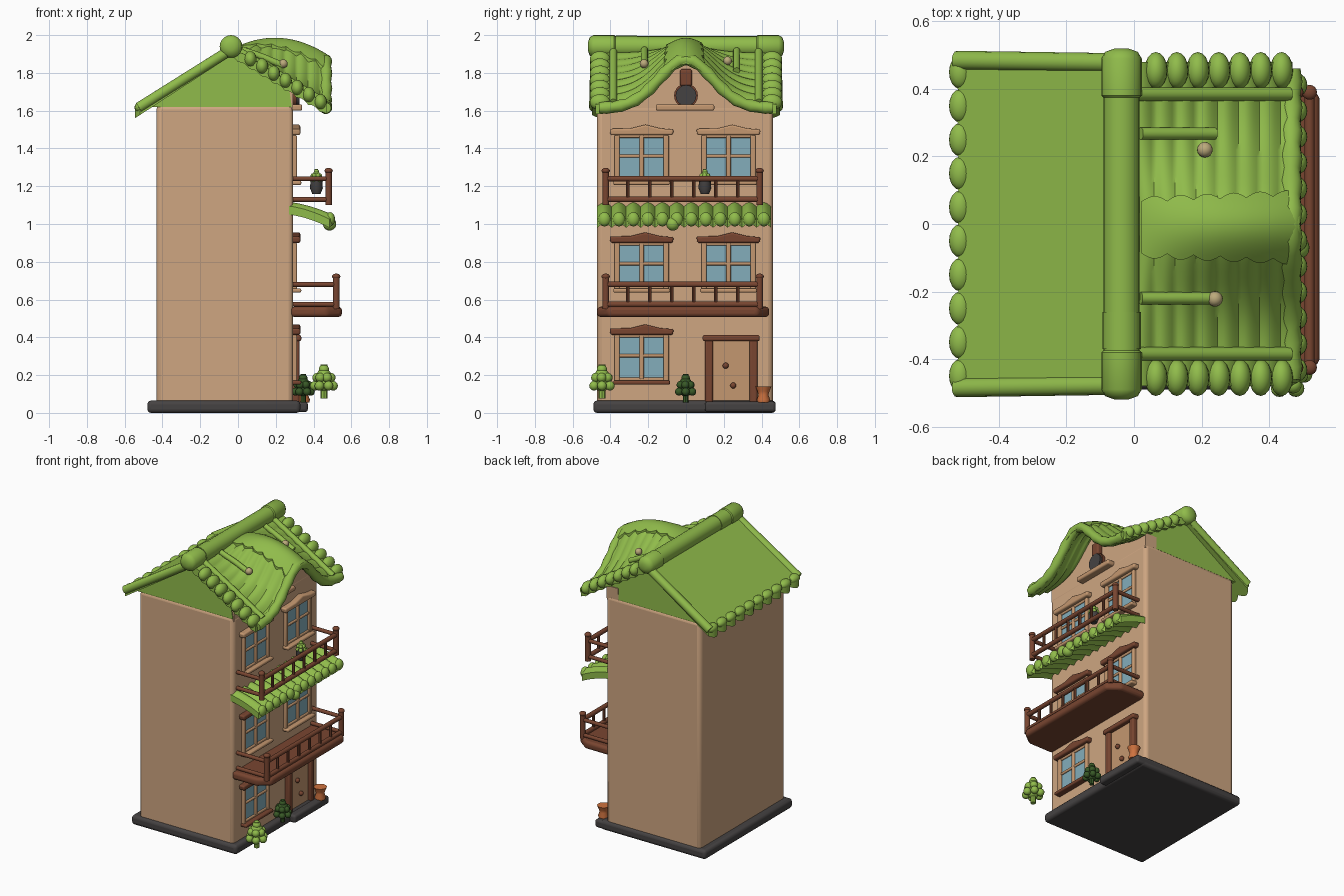
import bpy, bmesh, math
from mathutils import Vector

if "Cube" in bpy.data.objects:
    bpy.data.objects.remove(bpy.data.objects["Cube"])
made = []


def material(name, r, g, b):
    m = bpy.data.materials.new(name)
    m.use_nodes = True
    m.diffuse_color = (r, g, b, 1)
    node = next(n for n in m.node_tree.nodes if n.type == "BSDF_PRINCIPLED")
    node.inputs["Base Color"].default_value = (r, g, b, 1)
    node.inputs["Roughness"].default_value = 0.8
    return m


GREEN = material("roof green", 0.28, 0.5, 0.07)
WALL = material("plaster tan", 0.62, 0.38, 0.22)
BROWN = material("brown wood", 0.19, 0.06, 0.03)
PALE = material("pale wood", 0.55, 0.31, 0.16)
STONE = material("dark stone", 0.06, 0.055, 0.055)
GLASS = material("window blue", 0.23, 0.42, 0.5)
BUSH = material("dark leaf", 0.04, 0.1, 0.02)
ORANGE = material("orange clay", 0.62, 0.17, 0.05)
KNOB = material("straw", 0.5, 0.4, 0.2)


def finish(name, bm, mat, bevel=0):
    bmesh.ops.recalc_face_normals(bm, faces=bm.faces)
    mesh = bpy.data.meshes.new(name)
    bm.to_mesh(mesh)
    bm.free()
    mesh.materials.append(mat)
    ob = bpy.data.objects.new(name, mesh)
    bpy.context.collection.objects.link(ob)
    if bevel:
        mod = ob.modifiers.new("soft edges", "BEVEL")
        mod.width, mod.segments = bevel, 3
    made.append(ob)
    return ob


def box(name, x, y, z, mat, bevel=0.006):
    """Box from three (low, high) ranges."""
    bm = bmesh.new()
    bmesh.ops.create_cube(bm, size=1)
    for v in bm.verts:
        v.co = [(r[0] + r[1]) / 2 + c * (r[1] - r[0]) for c, r in zip(v.co, (x, y, z))]
    return finish(name, bm, mat, bevel)


def prism(name, pts, axis, lo, hi, mat, bevel=0):
    """Outline extruded along an axis; outline uses the other two axes in order."""
    bm = bmesh.new()
    def ring(a):
        rows = [list(p) for p in pts]
        for row in rows:
            row.insert(axis, a)
        return [bm.verts.new(row) for row in rows]
    face = bm.faces.new(ring(lo))
    out = bmesh.ops.extrude_face_region(bm, geom=[face])["geom"]
    for v in out:
        if isinstance(v, bmesh.types.BMVert):
            v.co[axis] = hi
    return finish(name, bm, mat, bevel)


def ball(name, p, r, mat, scale=(1, 1, 1)):
    bm = bmesh.new()
    bmesh.ops.create_uvsphere(bm, u_segments=16, v_segments=10, radius=r)
    for v in bm.verts:
        v.co = Vector(p) + Vector([a * b for a, b in zip(v.co, scale)])
    return finish(name, bm, mat)


def tube(name, path, radii, mat, sides=14):
    """Round bar along a path; one radius, or one per point."""
    pts = [Vector(p) for p in path]
    if not isinstance(radii, (list, tuple)):
        radii = [radii] * len(pts)
    bm, rings = bmesh.new(), []
    for i, p in enumerate(pts):
        d = (pts[min(i + 1, len(pts) - 1)] - pts[max(i - 1, 0)]).normalized()
        side = d.cross(Vector((0, 0, 1)) if abs(d.z) < 0.9 else Vector((1, 0, 0))).normalized()
        up = side.cross(d)
        turns = [math.tau * k / sides for k in range(sides)]
        rings.append([bm.verts.new(p + radii[i] * (side * math.cos(t) + up * math.sin(t))) for t in turns])
    for a, b in zip(rings, rings[1:]):
        for k in range(sides):
            bm.faces.new((a[k], a[k - 1], b[k - 1], b[k]))
    bm.faces.new(rings[0])
    bm.faces.new(rings[-1])
    return finish(name, bm, mat)


def sheet(name, f, nu, nv, thick, mat):
    """Thick surface from f(u, v), u and v in 0..1."""
    bm = bmesh.new()
    g = [[bm.verts.new(f(i / nu, j / nv)) for j in range(nv + 1)] for i in range(nu + 1)]
    top = [bm.faces.new((g[i][j], g[i + 1][j], g[i + 1][j + 1], g[i][j + 1])) for i in range(nu) for j in range(nv)]
    out = bmesh.ops.extrude_face_region(bm, geom=top)["geom"]
    for v in out:
        if isinstance(v, bmesh.types.BMVert):
            v.co.z -= thick
    # close the sheet and drop the interior copies
    bmesh.ops.remove_doubles(bm, verts=bm.verts, dist=1e-6)
    return finish(name, bm, mat)


# Roof shape: straight slope swelling into a central dormer
def slope(x):
    return 1.925 - 0.61 * (x + 0.03)


def roof_z(x, y):
    crest = 1.92 + 0.45 * x - 1.15 * x * x
    return slope(x) + max(crest - slope(x), 0) * math.exp(-(y / 0.2) ** 2)


# Walls and base
box("walls", (-0.432, 0.292), (-0.47, 0.46), (0.04, 1.63), WALL, 0.025)
box("base_slab", (-0.48, 0.33), (-0.49, 0.475), (0, 0.065), STONE, 0.02)
box("door_step", (0.25, 0.37), (0.1, 0.475), (0.005, 0.06), STONE, 0.015)
prism("gable_infill", [(-0.49, 1.62), (-0.03, 1.91), (0.27, 1.72), (0.285, 1.62)], 1, -0.465, 0.455, GREEN)
steps = [-0.46 + 0.92 * i / 24 for i in range(25)]
prism("facade_gable", [(-0.46, 1.6)] + [(y, roof_z(0.29, y) - 0.03) for y in steps] + [(0.455, 1.6)], 0, 0.2, 0.29, WALL)

# Front roof with horizontal tile courses
def front_roof(u, v):
    x, y = -0.03 + 0.5 * u, -0.48 + 0.96 * v
    return x, y, roof_z(x, y) + 0.012 * abs(math.sin(math.pi * x / 0.062))


sheet("front_roof", front_roof, 56, 48, 0.05, GREEN)
tube("front_eave_roll", [(0.465, y, roof_z(0.465, y) - 0.01) for y in steps],
     [0.028 + 0.006 * (i % 2) for i in range(25)], GREEN)
for s in (-1, 1):
    for i in range(7):
        x = 0.065 + 0.062 * i
        ball("verge_tile", (x, s * 0.455, slope(x) + 0.005), 0.034, GREEN, (1, 1.6, 1.25))
    tube("roof_batten", [(x, s * 0.385, roof_z(x, 0.385) + 0.012) for x in (0.0, 0.23, 0.46)], 0.02, GREEN)
    y = 0.268 if s > 0 else -0.22
    tube("roof_rod", [(x, y, roof_z(x, y) + 0.018) for x in (0.02, 0.13, 0.24)], 0.018, GREEN)
    x, y = (0.21, 0.22) if s > 0 else (0.24, -0.222)
    ball("roof_knob", (x, y, roof_z(x, y) + 0.03), 0.023, KNOB)

# Scalloped cap over the dormer crest
def cap(u, v):
    x = 0.02 + 0.47 * u
    y = (2 * v - 1) * (0.075 + 0.02 * u + 0.016 * abs(math.sin(6 * math.pi * u))) - 0.01
    return x, y, roof_z(x, y) + 0.022


sheet("dormer_cap", cap, 48, 12, 0.04, GREEN)

# Back roof with scalloped eave
def back_roof(u, v):
    half = 0.485 + 0.012 * u
    x = -0.03 - u * (0.49 + 0.025 * abs(math.sin(10 * math.pi * v)))
    return x, half * (2 * v - 1), 1.945 - 0.65 * (-0.03 - x)


sheet("back_roof", back_roof, 6, 80, 0.05, GREEN)
for i in range(10):
    ball("eave_tile", (-0.515, -0.45 + 0.1 * i, 1.617), 0.033, GREEN, (1, 1.5, 0.9))
for s in (-1, 1):
    tube("back_verge", [(-0.05, s * 0.478, 1.915), (-0.525, s * 0.485, 1.617)], 0.028, GREEN)

# Ridge roll with thicker end caps
tube("ridge_roll", [(-0.037, -0.4, 1.94), (-0.037, 0.42, 1.94)], 0.054, GREEN, 20)
tube("ridge_collar", [(-0.037, -0.37, 1.94), (-0.037, -0.26, 1.94)], 0.057, GREEN, 20)
for s in (-1, 1):
    tube("ridge_end", [(-0.037, s * y, 1.94) for y in (0.37, 0.38, 0.49, 0.51, 0.52)],
         [0.05, 0.06, 0.06, 0.048, 0.02], GREEN, 20)

# Tiled awning between the upper floors
def awning(u, v):
    wave = abs(math.sin(12 * math.pi * v))
    return 0.27 + u * (0.215 + 0.02 * wave), -0.47 + 0.92 * v, 1.095 - 0.03 * u - 0.04 * u * u + 0.022 * wave


sheet("awning", awning, 8, 96, 0.045, GREEN)
for i in range(12):
    ball("awning_lip", (0.487, -0.432 + 0.0767 * i, 1.025), 0.033, GREEN, (0.8, 1, 1.15))
ball("awning_drip", (0.485, -0.07, 1.0), 0.035, GREEN)


# Windows with frame, cross bars, wavy lintel and sill
def window(y, z, lintel, sill):
    w, h = 0.13, 0.235
    box("window_glass", (0.28, 0.297), (y - w, y + w), (z, z + h), GLASS, 0)
    for s in (-1, 1):
        box("window_jamb", (0.28, 0.312), (y + s * w - 0.014, y + s * w + 0.014), (z - 0.01, z + h), PALE)
    box("window_mullion", (0.28, 0.308), (y - 0.012, y + 0.012), (z, z + h), PALE)
    for dz in (0, 0.125, 0.23):
        box("window_bar", (0.28, 0.306), (y - w, y + w), (z + dz - 0.009, z + dz + 0.009), PALE)
    outline = [(-0.165, 0), (0.165, 0), (0.17, 0.03), (0.1, 0.036), (0.02, 0.056), (-0.06, 0.036), (-0.17, 0.034)]
    prism("window_lintel", [(y + a, z + h + b) for a, b in outline], 0, 0.28, 0.33, lintel, 0.01)
    box("window_sill", (0.28, 0.335), (y - 0.15, y + 0.15), (z - 0.028, z - 0.006), sill, 0.008)


window(-0.235, 0.178, BROWN, BROWN)
for y in (-0.235, 0.225):
    window(y, 0.665, BROWN, PALE)
    window(y, 1.235, PALE, PALE)

# Attic disc, post and shelf
tube("attic_disc", [(0.28, 0, 1.68), (0.325, 0, 1.68)], 0.055, STONE, 20)
tube("attic_disc_rim", [(0.28, 0, 1.68), (0.31, 0, 1.68)], 0.063, BROWN, 20)
box("attic_post", (0.28, 0.325), (-0.032, 0.032), (1.73, 1.82), BROWN, 0.012)
box("attic_shelf", (0.28, 0.34), (-0.16, 0.15), (1.6, 1.633), PALE, 0.01)

# Door
box("door_panel", (0.28, 0.304), (0.13, 0.35), (0.06, 0.385), PALE)
for y in (0.122, 0.357):
    box("door_jamb", (0.28, 0.325), (y - 0.021, y + 0.021), (0.055, 0.39), BROWN, 0.01)
box("door_lintel", (0.28, 0.335), (0.088, 0.39), (0.38, 0.412), BROWN, 0.01)
for y, z in ((0.21, 0.25), (0.25, 0.145)):
    ball("door_knob", (0.31, y, z), 0.016, BROWN)


# Balconies: corner posts, wrapping rails and balusters
def railing(x, foot, low, high):
    ends = (-0.425, 0.39)
    for z in (low, high):
        tube("balcony_rail", [(x, ends[0], z), (x, ends[1], z)], 0.015, BROWN)
        for y in ends:
            tube("side_rail", [(0.28, y, z), (x, y, z)], 0.013, BROWN)
    for y in ends:
        tube("balcony_post", [(x, y, foot), (x, y, high + 0.035)], 0.018, BROWN)
        ball("post_cap", (x, y, high + 0.042), 0.022, BROWN, (1, 1, 0.7))
    for i in range(1, 7):
        y = ends[0] + (ends[1] - ends[0]) * i / 7
        tube("baluster", [(x, y, low), (x, y, high)], 0.01, BROWN, 8)


floor = [(0.28, -0.47), (0.47, -0.47), (0.55, -0.41), (0.55, 0.38), (0.47, 0.44), (0.28, 0.44)]
prism("balcony_floor", floor, 2, 0.508, 0.562, BROWN, 0.018)
railing(0.52, 0.55, 0.575, 0.68)
railing(0.48, 1.1, 1.13, 1.24)


# Plants and pots
def plant(name, x, y, z, size, mat):
    tube(name + "_trunk", [(x, y, z), (x, y, z + size)], size * 0.1, mat, 8)
    for level, (h, spread) in enumerate(((0.38, 0.27), (0.62, 0.2))):
        for k in range(6):
            t = math.tau * k / 6 + level
            ball(name + "_leaf", (x + size * spread * math.cos(t), y + size * spread * math.sin(t), z + size * h),
                 size * 0.14, mat)
        ball(name + "_core", (x, y, z + size * (h + 0.05)), size * 0.22, mat)
    ball(name + "_top", (x, y, z + size * 0.86), size * 0.15, mat)


plant("light_tree", 0.455, -0.445, 0.075, 0.18, GREEN)
plant("dark_bush", 0.345, -0.002, 0.055, 0.15, BUSH)
tube("clay_pot", [(0.345, 0.41, z) for z in (0.055, 0.07, 0.095, 0.115, 0.14)],
     [0.032, 0.036, 0.026, 0.032, 0.042], ORANGE, 16)
tube("balcony_pot", [(0.415, 0.1, z) for z in (1.16, 1.19, 1.24)], [0.022, 0.034, 0.03], STONE, 16)
plant("balcony_plant", 0.415, 0.1, 1.2, 0.09, GREEN)

# Soft shading with crisp edges
bpy.ops.object.select_all(action="DESELECT")
for ob in made:
    ob.select_set(True)
bpy.context.view_layer.objects.active = made[0]
bpy.ops.object.shade_smooth_by_angle(angle=math.radians(40))
